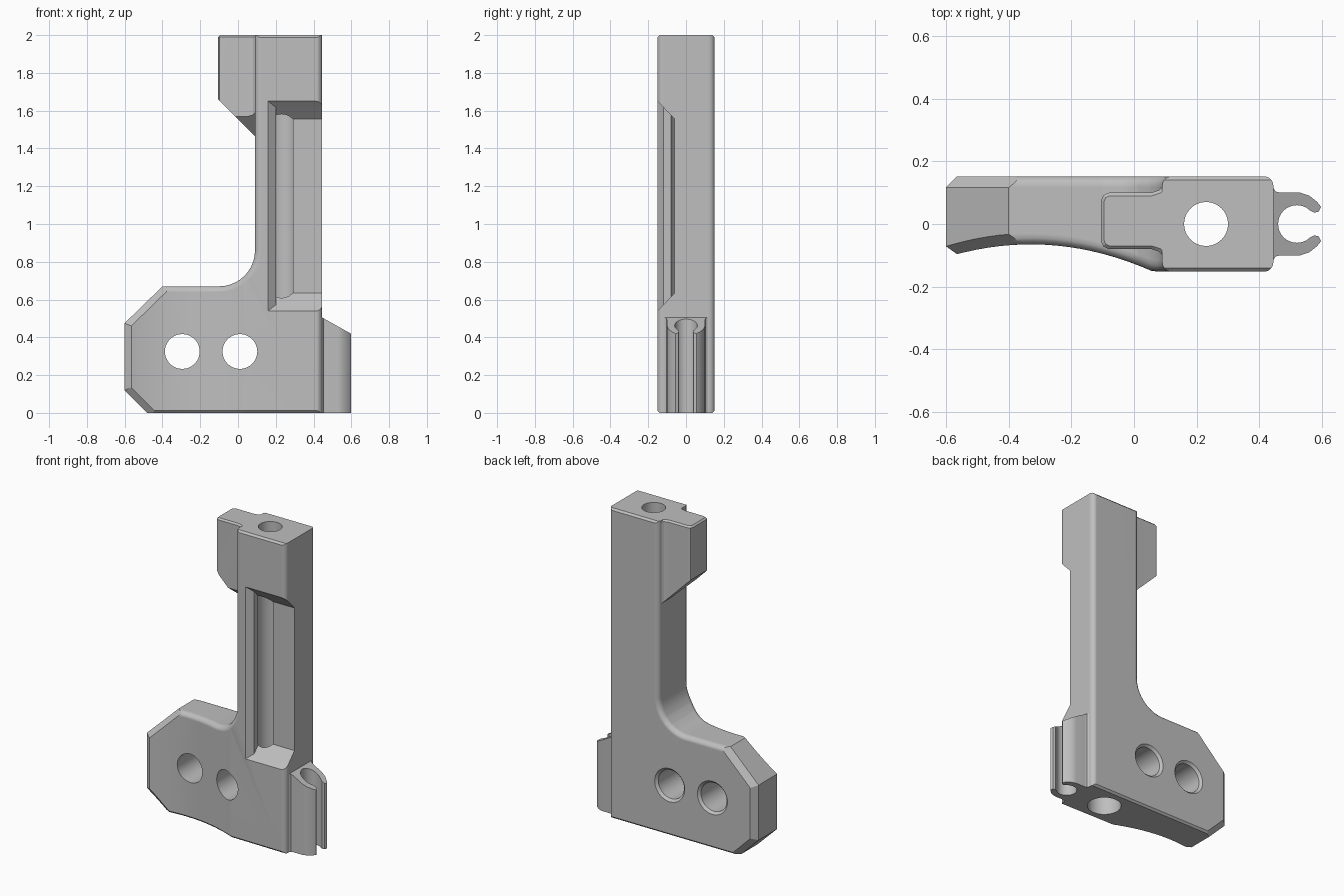
import bpy, bmesh, math
from mathutils import Vector

if "Cube" in bpy.data.objects:
    bpy.data.objects.remove(bpy.data.objects["Cube"], do_unlink=True)

grey = bpy.data.materials.new("plain grey")
grey.use_nodes = True
COLOUR = (0.52, 0.52, 0.52, 1)
grey.diffuse_color = COLOUR
grey.node_tree.nodes["Principled BSDF"].inputs["Base Color"].default_value = COLOUR


def loft(rings):
    """Closed solid through rings of equal point count."""
    bm = bmesh.new()
    loops = [[bm.verts.new(p) for p in ring] for ring in rings]
    n = len(loops[0])
    for a, b in zip(loops, loops[1:]):
        for i in range(n):
            j = (i + 1) % n
            bm.faces.new((a[i], a[j], b[j], b[i]))
    bm.faces.new(loops[0])
    bm.faces.new(loops[-1])
    bmesh.ops.recalc_face_normals(bm, faces=bm.faces)
    return bm


def finish(name, bm):
    ngons = [f for f in bm.faces if len(f.verts) > 4]
    bmesh.ops.triangulate(bm, faces=ngons)
    bmesh.ops.recalc_face_normals(bm, faces=bm.faces)
    mesh = bpy.data.meshes.new(name)
    bm.to_mesh(mesh)
    bm.free()
    mesh.materials.append(grey)
    obj = bpy.data.objects.new(name, mesh)
    bpy.context.collection.objects.link(obj)
    return obj


def activate(obj):
    bpy.ops.object.select_all(action="DESELECT")
    obj.select_set(True)
    bpy.context.view_layer.objects.active = obj


def smooth(obj):
    activate(obj)
    bpy.ops.object.shade_smooth_by_angle(angle=math.radians(30))
    obj.modifiers.new("even_normals", "WEIGHTED_NORMAL").keep_sharp = True


def cut(obj, bm):
    cutter = finish("cutter", bm)
    cutter.hide_render = True
    mod = obj.modifiers.new("cut", "BOOLEAN")
    mod.operation, mod.solver, mod.object = "DIFFERENCE", "EXACT", cutter
    activate(obj)
    bpy.ops.object.modifier_apply(modifier=mod.name)
    bpy.data.objects.remove(cutter, do_unlink=True)


def inset(points, dists):
    """Move each edge of a counter-clockwise outline inward by its own distance."""
    lines = []
    for i, (a, d) in enumerate(zip(points, dists)):
        a, b = Vector(a), Vector(points[(i + 1) % len(points)])
        t = (b - a).normalized()
        normal = Vector((-t.y, t.x))
        lines.append((normal, normal.dot(a) + d))
    result = []
    for i, (n2, c2) in enumerate(lines):
        n1, c1 = lines[i - 1]
        det = n1.x * n2.y - n1.y * n2.x
        result.append(((c1 * n2.y - c2 * n1.y) / det, (n1.x * c2 - n2.x * c1) / det))
    return result


def chamfer(size):
    return lambda depth: max(0, size - depth)


def fillet(r):
    return lambda depth: r - math.sqrt(r * r - max(0, r - depth) ** 2)


def circle(r, n=48):
    return [(r * math.cos(i * math.tau / n), r * math.sin(i * math.tau / n)) for i in range(n)]


# Body outline: foot, column and the concave corner between them
STEPS = 10
corner = [(-0.1 + 0.19 * math.cos(a), 0.86 + 0.19 * math.sin(a))
          for a in (-i * math.pi / 2 / STEPS for i in range(STEPS + 1))]
outline = ([(-0.48, 0), (0.445, 0), (0.445, 2), (0.09, 2)] + corner
           + [(-0.4, 0.67), (-0.6, 0.475), (-0.6, 0.12)])
edges = ([chamfer(0.012), fillet(0.03), chamfer(0.012)]
         + [fillet(0.03)] * (STEPS + 2) + [chamfer(0.035)] * 3)

HALF = 0.152
depths = [0, 0.001, 0.004, 0.012, 0.02, 0.03, 0.035]
shells = [(h, inset(outline, [e(h) for e in edges])) for h in depths]
rings = [[(x, h - HALF, z) for x, z in ring] for h, ring in shells]
rings += [[(x, HALF - h, z) for x, z in ring] for h, ring in reversed(shells)]
bm = loft(rings)

# Hollow the front of the foot along a shallow arc
for i in range(18):
    bmesh.ops.bisect_plane(bm, geom=bm.verts[:] + bm.edges[:] + bm.faces[:],
                           plane_co=(-0.58 + i * 0.037, 0, 0), plane_no=(1, 0, 0))
for v in bm.verts:
    if v.co.y < 0:
        front = max(-HALF, -0.065 - (v.co.x + 0.33) ** 2 / 1.76)
        v.co.y += front + HALF
body = finish("bracket_body", bm)

# Stepped bore down the column
bore = [(-0.1, 0.1), (0.3, 0.1), (0.31, 0.085), (1.85, 0.085), (1.86, 0.07), (2.1, 0.07)]
cut(body, loft([[(0.23 + x, y, z) for x, y in circle(r)] for z, r in bore]))

# Bolt holes through the foot, countersunk at the back
for cx in (-0.295, 0.01):
    bolt = [(-0.3, 0.092), (0.137, 0.092), (0.162, 0.117)]
    cut(body, loft([[(cx + x, y, 0.325 + z) for x, z in circle(r)] for y, r in bolt]))

# Pocket with sloping ends on the front of the column
pocket = [(-0.162, 0.147, 0.53, 1.66), (-0.12, 0.2, 0.572, 1.618), (-0.06, 0.2, 0.635, 1.555)]
cut(body, loft([[(x, y, lo), (0.5, y, lo), (0.5, y, hi), (x, y, hi)]
                for y, x, lo, hi in pocket]))
smooth(body)

# Tab at the top, flaring into the column and sloped underneath
half = [(-0.105, 0.065), (-0.098, 0.082), (-0.08, 0.09), (0.055, 0.09),
        (0.08, 0.098), (0.095, 0.115), (0.13, 0.125)]
plan = [(x, 0.01 - y) for x, y in half] + [(x, 0.01 + y) for x, y in reversed(half)]
top = inset(plan, [0.01] * len(plan))
bm = loft([[(x, y, 1.4) for x, y in plan], [(x, y, 1.99) for x, y in plan],
           [(x, y, 2) for x, y in top]])
for point, normal in (((-0.105, 0, 1.66), (-1, 0, -1)), ((0, -0.08, 1.57), (0, -1, -1))):
    cut_geom = bmesh.ops.bisect_plane(bm, geom=bm.verts[:] + bm.edges[:] + bm.faces[:],
                                      plane_co=point, plane_no=normal, clear_outer=True)
    rim = [g for g in cut_geom["geom_cut"] if isinstance(g, bmesh.types.BMEdge)]
    bmesh.ops.holes_fill(bm, edges=rim)
smooth(finish("top_tab", bm))

# Open spring clip on the right side with a sloped top
half = [(0.43, 0.118), (0.445, 0.115), (0.452, 0.104), (0.465, 0.1), (0.53, 0.1), (0.56, 0.09),
        (0.585, 0.07), (0.597, 0.055), (0.59, 0.04), (0.576, 0.036)]
half += [(0.52 + 0.06 * math.cos(a), 0.06 * math.sin(a))
         for a in (math.radians(45 + 9 * i) for i in range(15))]
plan = half + [(0.46, 0)] + [(x, -y) for x, y in reversed(half)]
smooth(finish("side_clip", loft([[(x, y, 0) for x, y in plan],
                                 [(x, y, 0.505 - 0.56 * (x - 0.445)) for x, y in plan]])))
